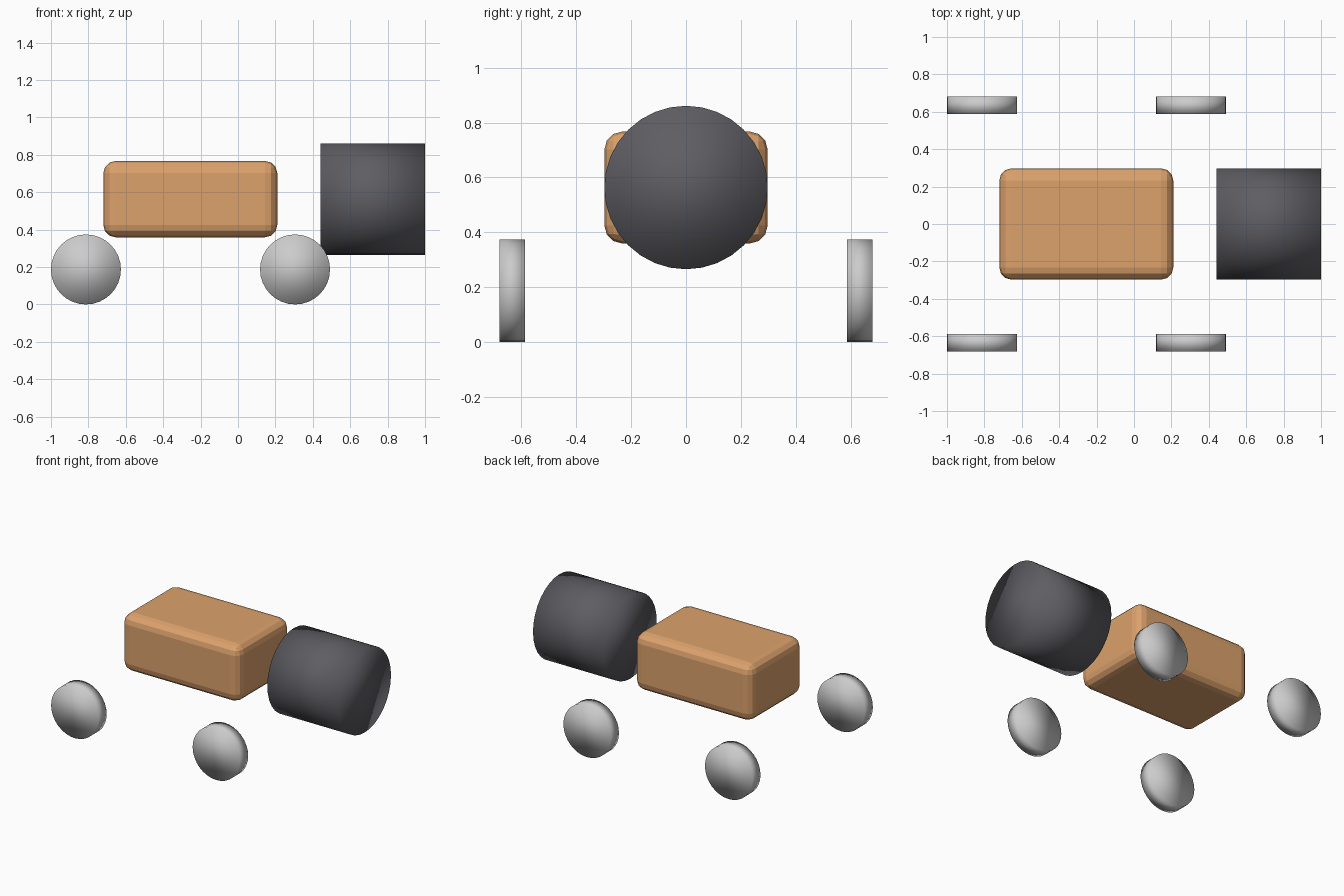
import bpy
from math import pi

if "Cube" in bpy.data.objects:
    bpy.data.objects.remove(bpy.data.objects["Cube"])


def colour(name, rgb):
    mat = bpy.data.materials.new(name)
    mat.diffuse_color = (*rgb, 1.0)
    mat.use_nodes = True
    mat.node_tree.nodes["Principled BSDF"].inputs["Base Color"].default_value = mat.diffuse_color
    return mat


def cylinder(name, radius, depth, location, rotation, mat=None):
    bpy.ops.mesh.primitive_cylinder_add(vertices=32, radius=radius, depth=depth,
                                        location=location, rotation=rotation)
    obj = bpy.context.object
    obj.name = name
    bpy.ops.object.shade_smooth()
    if mat:
        obj.data.materials.append(mat)
    return obj


orange = colour("orange_body", (0.72, 0.36, 0.15))
dark = colour("dark_drum", (0.11, 0.11, 0.125))

# Body: bevelled box with faceted rounded edges
bpy.ops.mesh.primitive_cube_add(size=1, location=(-0.255, 0, 0.563))
body = bpy.context.object
body.name = "body"
body.scale = (0.93, 0.595, 0.408)
bpy.ops.object.transform_apply(location=False, rotation=False, scale=True)
bevel = body.modifiers.new("rounded_edges", 'BEVEL')
bevel.width = 0.065
bevel.segments = 3
body.data.materials.append(orange)

# Large drum lying along x in front of the body
cylinder("drum", 0.298, 0.56, (0.72, 0, 0.563), (0, pi / 2, 0), dark)

# Four thin wheels
R = 0.187
for end, x in (("left", -1 + R), ("right", 0.305)):
    for side, s in (("front", -1), ("back", 1)):
        cylinder(f"wheel_{side}_{end}", R, 0.093, (x, s * 0.634, R), (pi / 2, 0, 0))
